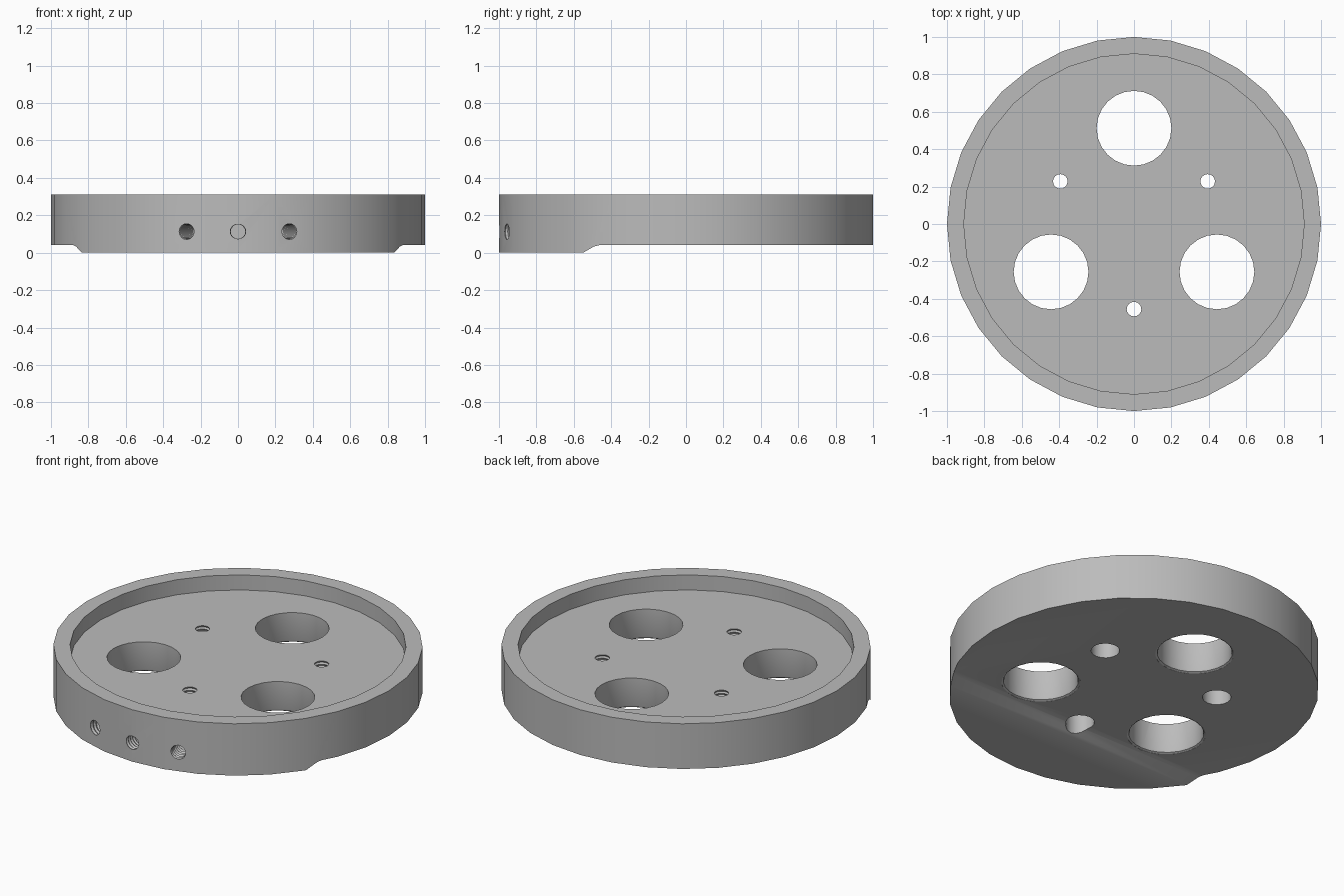
import bpy, bmesh
from math import sin, cos, pi, radians
from mathutils import Matrix, Vector

if "Cube" in bpy.data.objects:
    bpy.data.objects.remove(bpy.data.objects["Cube"], do_unlink=True)

metal = bpy.data.materials.new("plain grey")
grey = (0.5, 0.5, 0.5, 1)
metal.use_nodes = True
metal.diffuse_color = grey
metal.node_tree.nodes["Principled BSDF"].inputs["Base Color"].default_value = grey


def finish(name, bm):
    bmesh.ops.recalc_face_normals(bm, faces=bm.faces)
    mesh = bpy.data.meshes.new(name)
    bm.to_mesh(mesh)
    bm.free()
    mesh.materials.append(metal)
    ob = bpy.data.objects.new(name, mesh)
    bpy.context.collection.objects.link(ob)
    return ob


def lathe(name, profile, segs, matrix=Matrix()):
    """Closed solid turned around z from (radius, height) points."""
    bm = bmesh.new()
    rings = [[bm.verts.new((r * cos(2 * pi * i / segs), r * sin(2 * pi * i / segs), z))
              for i in range(segs)] for r, z in profile]
    for a, b in zip(rings, rings[1:]):
        for i in range(segs):
            j = (i + 1) % segs
            bm.faces.new((a[i], a[j], b[j], b[i]))
    bm.faces.new(rings[0])
    bm.faces.new(rings[-1])
    bm.transform(matrix)
    return finish(name, bm)


def thread(start, end, pitch=0.02, inner=0.039, outer=0.045):
    """Zigzag profile of a tapped hole."""
    count = round((end - start) / pitch * 2)
    return [(outer if k % 2 else inner, start + k * pitch / 2) for k in range(count + 1)]


def polar(radius, degrees, z=0):
    a = radians(degrees)
    return Matrix.Translation((radius * cos(a), radius * sin(a), z))


# Round body
body = lathe("round_base_plate", [(1, 0), (1, 0.31)], 32)
cutters = []

# Shallow tray recess in the top
cutters.append(lathe("recess_cutter", [(0.91, 0.22), (0.91, 0.5)], 32))

# Underside step that leaves a thicker pad at the front
step = [(-0.55, 0), (-0.49, 0.034), (-0.465, 0.04), (1.2, 0.04), (1.2, -0.2), (-0.55, -0.2)]
bm = bmesh.new()
face = bm.faces.new([bm.verts.new((-1.2, y, z)) for y, z in step])
moved = bmesh.ops.extrude_face_region(bm, geom=[face])["geom"]
bmesh.ops.translate(bm, vec=Vector((2.4, 0, 0)),
                    verts=[v for v in moved if isinstance(v, bmesh.types.BMVert)])
cutters.append(finish("step_cutter", bm))

# Large through holes with rounded lower edges, and counterbored tapped holes
big_hole = [(0.214, -0.1), (0.214, 0.041), (0.204, 0.046), (0.2, 0.056), (0.2, 0.4)]
small_hole = [(0.078, -0.1), (0.078, 0.14)] + thread(0.14, 0.26)
for k in range(3):
    cutters.append(lathe("large_hole_cutter", big_hole, 24, polar(0.512, 90 + 120 * k)))
    cutters.append(lathe("small_hole_cutter", small_hole, 16, polar(0.455, 30 + 120 * k)))

# Three radial tapped holes in the front edge
for turn in (-16, 0, 16):
    place = (Matrix.Rotation(radians(turn), 4, "Z") @ Matrix.Translation((0, 0, 0.113))
             @ Matrix.Rotation(radians(90), 4, "X"))
    cutters.append(lathe("side_hole_cutter", thread(0.72, 1.06), 16, place))

# Carve every cutter out of the body
bpy.ops.object.select_all(action="DESELECT")
bpy.context.view_layer.objects.active = body
body.select_set(True)
for cutter in cutters:
    cutter.hide_render = True
    mod = body.modifiers.new("cut", "BOOLEAN")
    mod.operation = "DIFFERENCE"
    mod.solver = "EXACT"
    mod.object = cutter
    bpy.ops.object.modifier_apply(modifier=mod.name)
    bpy.data.objects.remove(cutter, do_unlink=True)

bpy.ops.object.shade_smooth_by_angle(angle=radians(30))
